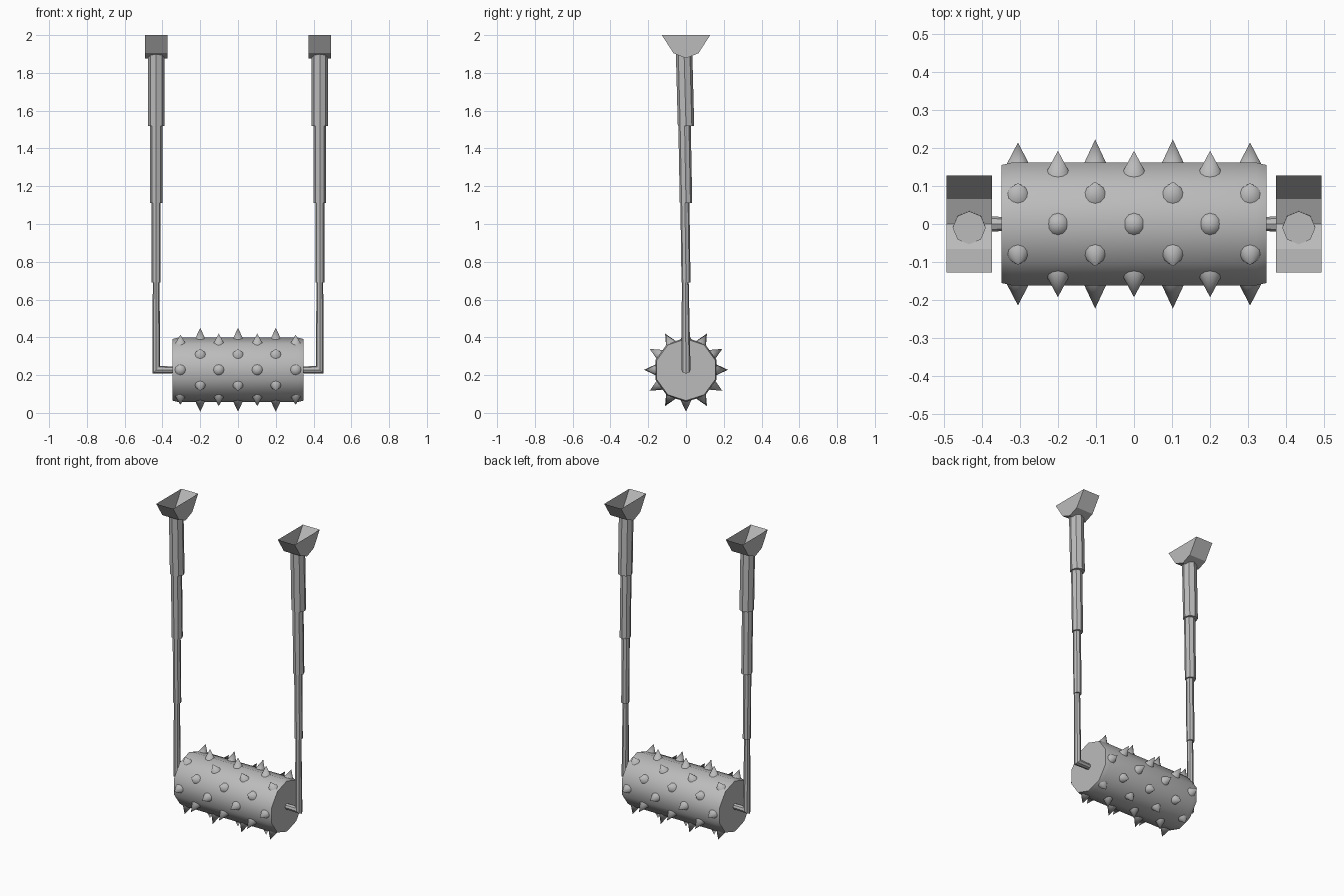
import bpy, bmesh, math
from mathutils import Matrix, Vector

cube = bpy.data.objects.get("Cube")
if cube:
    bpy.data.objects.remove(cube, do_unlink=True)

metal = bpy.data.materials.new("grey metal")
metal.use_nodes = True
grey = (0.5, 0.5, 0.5, 1)
metal.diffuse_color = grey
metal.node_tree.nodes["Principled BSDF"].inputs["Base Color"].default_value = grey

AXLE_Z = 0.228
ARM_X = 0.433


def finish(bm, name, smooth=False):
    bmesh.ops.recalc_face_normals(bm, faces=bm.faces)
    mesh = bpy.data.meshes.new(name)
    bm.to_mesh(mesh)
    bm.free()
    mesh.materials.append(metal)
    obj = bpy.data.objects.new(name, mesh)
    bpy.context.collection.objects.link(obj)
    if smooth:
        bpy.ops.object.select_all(action='DESELECT')
        obj.select_set(True)
        bpy.context.view_layer.objects.active = obj
        bpy.ops.object.shade_smooth_by_angle(angle=math.radians(40))
    return obj


def loft(bm, rings):
    """Join rings of points into a capped tube."""
    loops = [[bm.verts.new(p) for p in ring] for ring in rings]
    n = len(loops[0])
    for a, b in zip(loops, loops[1:]):
        for i in range(n):
            j = (i + 1) % n
            bm.faces.new((a[i], a[j], b[j], b[i]))
    bm.faces.new(loops[0])
    bm.faces.new(loops[-1])


def circle(n):
    return [(math.cos(2 * math.pi * i / n), math.sin(2 * math.pi * i / n)) for i in range(n)]


# Roller drum with slightly rounded rims
bm = bmesh.new()
profile = [(-0.348, 0.163), (-0.32, 0.17), (0.32, 0.17), (0.348, 0.163)]
loft(bm, [[(x, r * s, AXLE_Z + r * c) for c, s in circle(10)] for x, r in profile])
finish(bm, "roller_drum", True)

# Twelve staggered rows of spikes
bm = bmesh.new()
for row in range(12):
    turn = Matrix.Rotation(row * math.pi / 6, 4, 'X')
    columns = (-0.2, 0, 0.2) if row % 2 == 0 else (-0.305, -0.102, 0.102, 0.305)
    for x in columns:
        tip = 0.214 if abs(x) > 0.3 else 0.222
        base = 0.145
        place = Matrix.Translation((x, 0, AXLE_Z)) @ turn @ Matrix.Translation((0, 0, (tip + base) / 2))
        bmesh.ops.create_cone(bm, cap_ends=True, segments=12, radius1=0.036, radius2=0,
                              depth=tip - base, matrix=place)
finish(bm, "roller_spikes", True)

# Telescoping tubes: radius, bottom height, top height, lean
SECTIONS = [("upper", 0.0435, 1.52, 1.9, -0.01),
            ("middle", 0.033, 1.11, 1.54, -0.008),
            ("lower", 0.024, 0.69, 1.13, -0.006)]

for side, sx in (("left", 1), ("right", -1)):
    cx = sx * ARM_X
    for name, r, z0, z1, lean in SECTIONS:
        bm = bmesh.new()
        loft(bm, [[(cx + r * c, y + r * s, z) for c, s in circle(8)]
                  for z, y in ((z0, 0), (z1, lean))])
        finish(bm, f"{side}_{name}_tube")

    # Thin rod with a mitred elbow turning into the axle
    bm = bmesh.new()
    r = 0.018
    rod = [(cx + sx * r * c, -0.004 + r * s, 0.71) for c, s in circle(8)]
    elbow = [(cx + sx * 0.02 * c, 0.024 * s, AXLE_Z - 0.02 * c) for c, s in circle(8)]
    axle = [(sx * 0.34, r * s, AXLE_Z - r * c) for c, s in circle(8)]
    loft(bm, [rod, elbow, axle])
    finish(bm, f"{side}_axle_rod")

    # Open-topped mounting trough
    bm = bmesh.new()
    section = [(-0.128, 2.0), (-0.066, 1.904), (0, 1.877), (0.066, 1.904), (0.128, 2.0)]
    ends = [[bm.verts.new((cx + dx, y, z)) for y, z in section] for dx in (-0.06, 0.06)]
    for i in range(len(section) - 1):
        bm.faces.new((ends[0][i], ends[0][i + 1], ends[1][i + 1], ends[1][i]))
    for end in ends:
        bm.faces.new(end)
    finish(bm, f"{side}_mount_trough")
